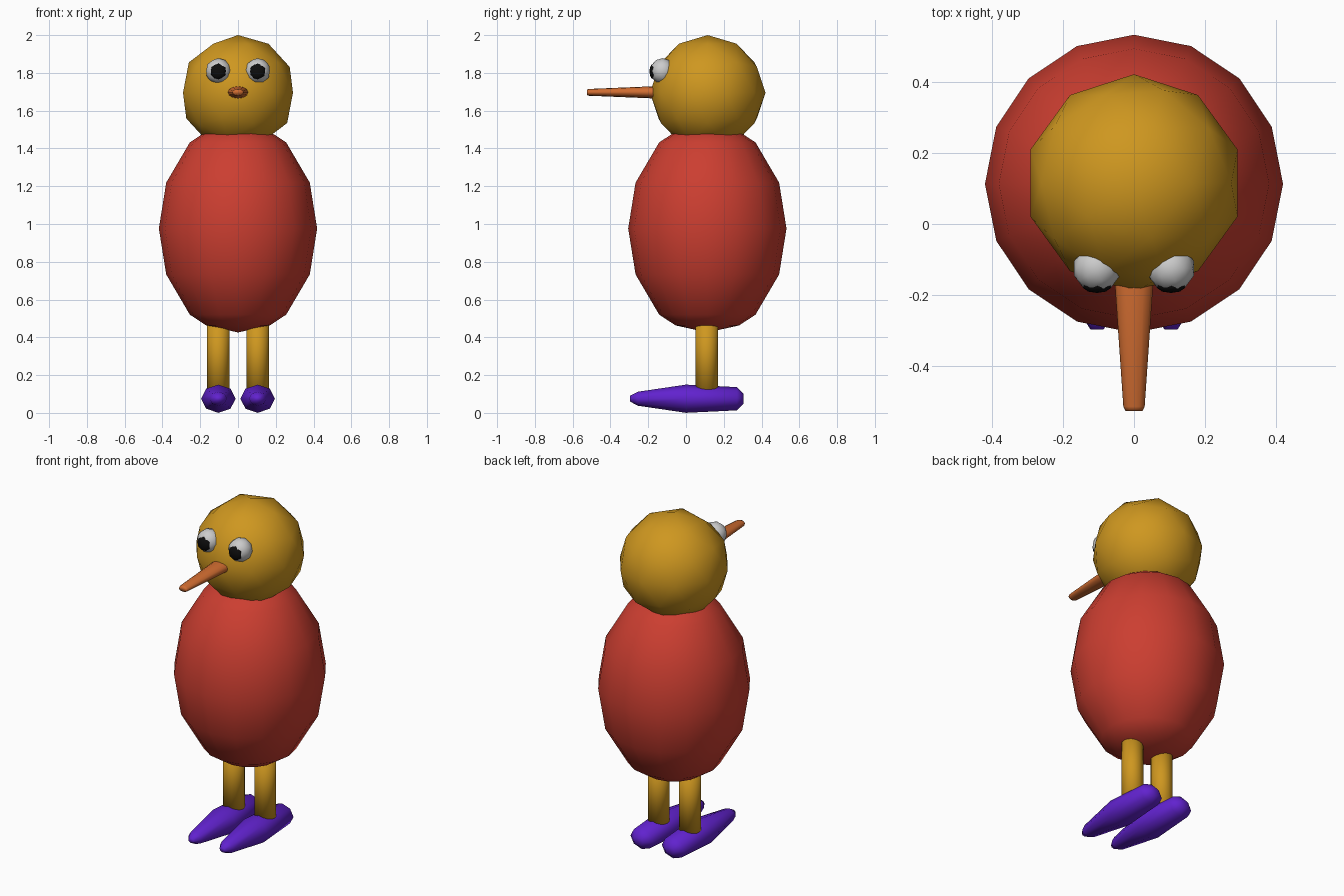
import bpy, bmesh
from math import sin, cos, pi

if "Cube" in bpy.data.objects:
    bpy.data.objects.remove(bpy.data.objects["Cube"])


def material(name, rgb):
    m = bpy.data.materials.new(name)
    m.diffuse_color = (*rgb, 1)
    m.use_nodes = True
    m.node_tree.nodes["Principled BSDF"].inputs["Base Color"].default_value = m.diffuse_color
    return m


GOLD = material("gold", (0.62, 0.31, 0.014))
RED = material("red", (0.60, 0.048, 0.030))
ORANGE = material("orange", (0.63, 0.15, 0.03))
PURPLE = material("purple", (0.12, 0.016, 0.62))
WHITE = material("white", (0.8, 0.8, 0.8))
BLACK = material("black", (0.004, 0.004, 0.004))


def finish(bm, name, mat):
    bmesh.ops.recalc_face_normals(bm, faces=bm.faces)
    for f in bm.faces:
        f.smooth = True
    me = bpy.data.meshes.new(name)
    bm.to_mesh(me)
    bm.free()
    me.materials.append(mat)
    ob = bpy.data.objects.new(name, me)
    bpy.context.collection.objects.link(ob)
    return ob


def ball(name, mat, centre, size):
    """Low-poly icosphere scaled to the given half sizes."""
    bm = bmesh.new()
    bmesh.ops.create_icosphere(bm, subdivisions=2, radius=1)
    bmesh.ops.scale(bm, vec=size, verts=bm.verts)
    bmesh.ops.translate(bm, vec=centre, verts=bm.verts)
    return finish(bm, name, mat)


def loft(name, mat, centre, stations, sides, axis="Z", flat=1.0):
    """Round sections (position, radius) along an axis, closed at both ends."""
    bm = bmesh.new()
    rings = []
    for t, r in stations:
        ring = []
        for i in range(sides):
            a = 2 * pi * i / sides
            u, v = r * cos(a), r * sin(a) * flat
            co = (u, v, t) if axis == "Z" else (u, t, v)
            ring.append(bm.verts.new([c + d for c, d in zip(co, centre)]))
        rings.append(ring)
    for a, b in zip(rings, rings[1:]):
        for i in range(sides):
            j = (i + 1) % sides
            bm.faces.new((a[i], a[j], b[j], b[i]))
    bm.faces.new(rings[0])
    bm.faces.new(rings[-1])
    bmesh.ops.remove_doubles(bm, verts=bm.verts, dist=0.0005)
    return finish(bm, name, mat)


# Egg-shaped body
half = [(0.243, 0.380), (0.456, 0.255), (0.513, 0.168), (0.55, 0.0001)]
profile = [(-z, r) for z, r in reversed(half)] + [(0, 0.419)] + half
loft("body", RED, (0, 0.113, 0.976), profile, 16)

# Head
ball("head", GOLD, (0, 0.115, 1.695), (0.306, 0.306, 0.305))

# Long flattened beak
loft("beak", ORANGE, (0, 0, 1.697),
     [(-0.525, 0.024), (-0.513, 0.030), (-0.18, 0.053), (-0.10, 0.058)],
     12, "Y", 0.6)

# Eyes, legs and feet on both sides
for side, x in (("left", 0.104), ("right", -0.104)):
    ball(side + "_eye", WHITE, (x, -0.125, 1.81), (0.068, 0.066, 0.068))
    ball(side + "_pupil", BLACK, (x, -0.173, 1.808), (0.042, 0.021, 0.042))
    loft(side + "_leg", GOLD, (x, 0.11, 0), [(0.09, 0.06), (0.52, 0.06)], 16)
    loft(side + "_foot", PURPLE, (x, 0, 0.075),
         [(-0.297, 0.018), (-0.255, 0.045), (0.0, 0.091), (0.27, 0.075),
          (0.305, 0.032)], 8, "Y", 0.82)
